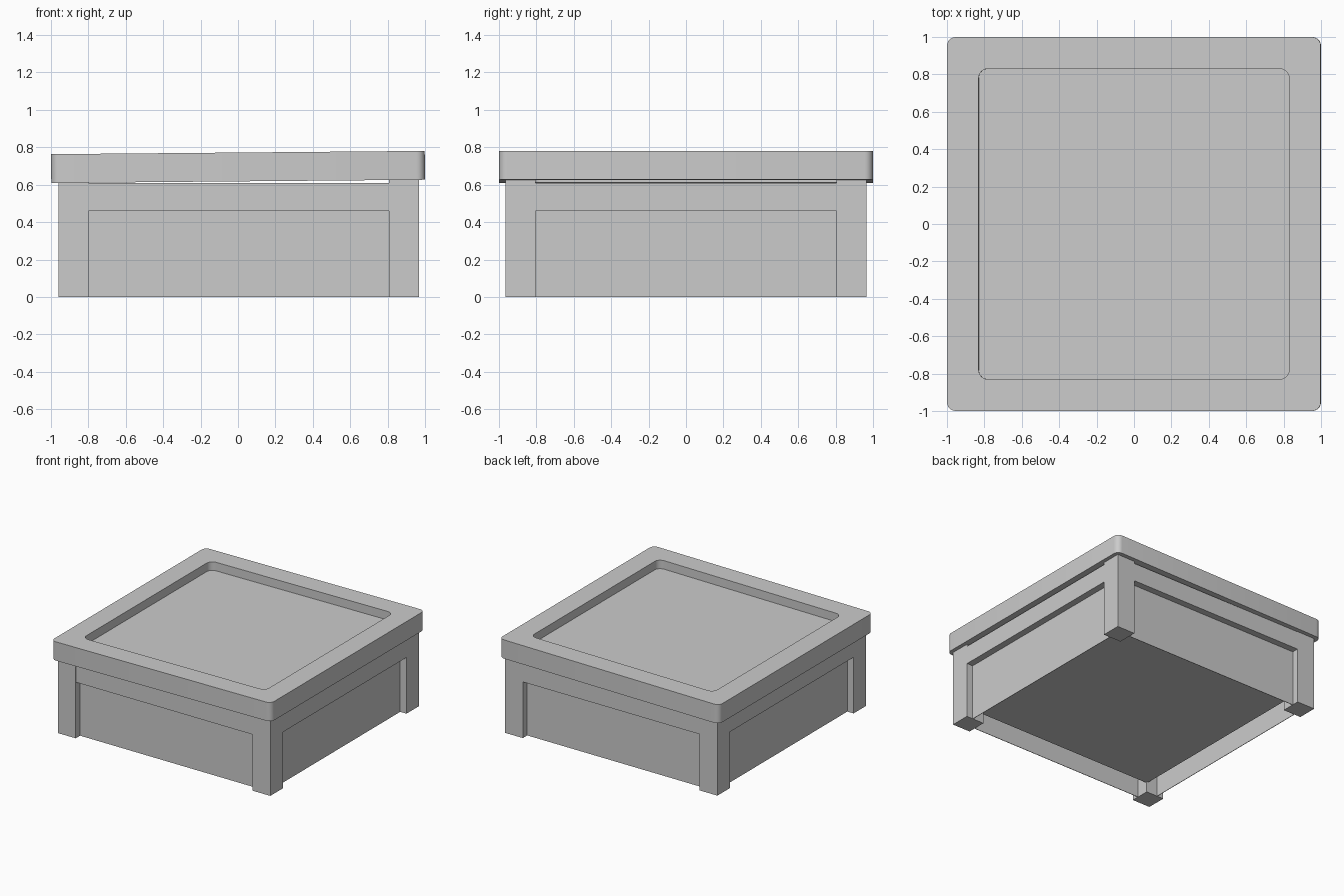
import bpy, bmesh, math

if "Cube" in bpy.data.objects:
    bpy.data.objects.remove(bpy.data.objects["Cube"])

OFF = 0.004  # the base sits a hair to the right under the tilted lid


def box(name, x0, x1, y0, y1, z0, z1):
    bm = bmesh.new()
    bmesh.ops.create_cube(bm, size=1)
    for v in bm.verts:
        v.co.x = (x0 + x1) / 2 + v.co.x * (x1 - x0) + OFF
        v.co.y = (y0 + y1) / 2 + v.co.y * (y1 - y0)
        v.co.z = (z0 + z1) / 2 + v.co.z * (z1 - z0)
    me = bpy.data.meshes.new(name)
    bm.to_mesh(me)
    bm.free()
    ob = bpy.data.objects.new(name, me)
    bpy.context.collection.objects.link(ob)
    return ob


def rounded_square(half, r, z, seg=6):
    pts = []
    for k, (sx, sy) in enumerate([(1, 1), (-1, 1), (-1, -1), (1, -1)]):
        for i in range(seg + 1):
            a = math.pi / 2 * (k + i / seg)
            pts.append((sx * (half - r) + r * math.cos(a),
                        sy * (half - r) + r * math.sin(a), z))
    return pts


OUT, IN = 0.965, 0.803       # leg outer and inner faces
R_OUT = 0.963                # rail outer face
P_OUT, P_IN = 0.908, 0.904   # thin recessed panel faces
FLOOR = 0.82                 # half size of the inset floor

# Corner legs
for sx, nx in ((-1, "left"), (1, "right")):
    for sy, ny in ((-1, "front"), (1, "back")):
        xs, ys = sorted((sx * IN, sx * OUT)), sorted((sy * IN, sy * OUT))
        box(f"{ny}_{nx}_leg", *xs, *ys, 0, 0.63 if sx > 0 else 0.617)

# Upper rails just inside the leg faces, and thin recessed side panels
for s, nx, ny in ((-1, "left", "front"), (1, "right", "back")):
    rail = sorted((s * P_IN, s * R_OUT))
    panel = sorted((s * P_IN, s * P_OUT))
    box(f"{ny}_rail", -IN, IN, *rail, 0.46, 0.61)
    box(f"{nx}_rail", *rail, -IN, IN, 0.46, 0.61)
    box(f"{ny}_panel", -IN, IN, *panel, 0, 0.46)
    box(f"{nx}_panel", *panel, -IN, IN, 0, 0.46)

# Inset floor held between the legs
box("floor", -FLOOR, FLOOR, -FLOOR, FLOOR, 0.09, 0.12)

# Tilted lid: a rounded frame around a thin sunken panel, hollow underneath
h = 0.077
bm = bmesh.new()
rings = [[bm.verts.new(p) for p in rounded_square(*ring)] for ring in (
    (0.83, 0.05, -0.005), (0.83, 0.05, -h), (0.999, 0.045, -h),
    (0.999, 0.045, h), (0.83, 0.05, h), (0.83, 0.05, h - 0.07))]
n = len(rings[0])
for a, b in zip(rings, rings[1:]):
    for i in range(n):
        j = (i + 1) % n
        bm.faces.new((a[i], a[j], b[j], b[i]))
bm.faces.new(rings[0][::-1])
bm.faces.new(rings[-1])
bmesh.ops.recalc_face_normals(bm, faces=bm.faces)
me = bpy.data.meshes.new("lid")
bm.to_mesh(me)
bm.free()
lid = bpy.data.objects.new("lid", me)
bpy.context.collection.objects.link(lid)
lid.location.z = 0.695
lid.rotation_euler.y = -math.radians(0.5)
bpy.context.view_layer.objects.active = lid
lid.select_set(True)
bpy.ops.object.shade_smooth_by_angle(angle=math.radians(30))
